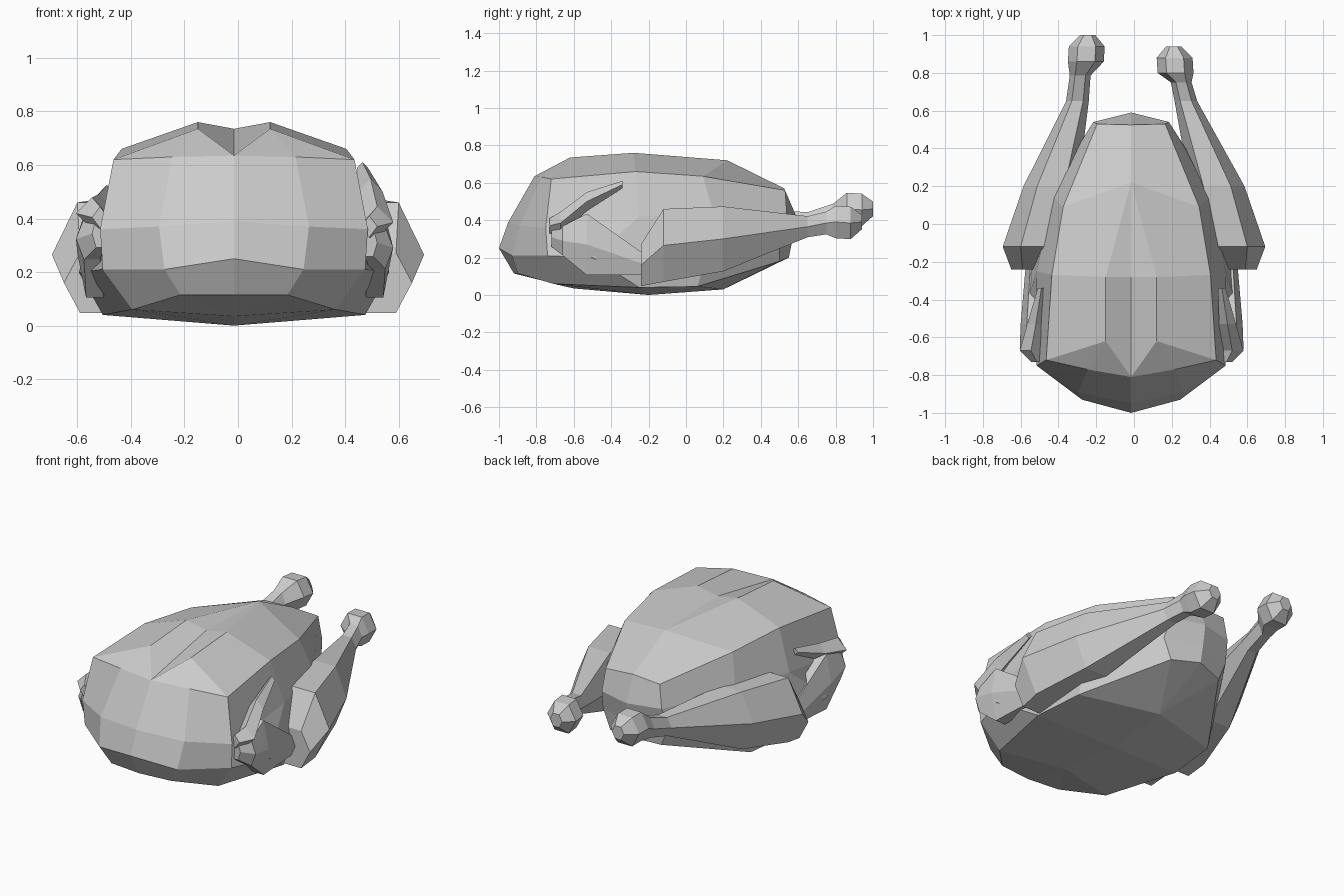
import bpy, bmesh
from math import cos, sin, pi

if "Cube" in bpy.data.objects:
    bpy.data.objects.remove(bpy.data.objects["Cube"])


def make_object(name, verts, faces, mirror=False, loc=(0, 0, 0)):
    bm = bmesh.new()
    vs = [bm.verts.new(v) for v in verts]
    for f in faces:
        bm.faces.new([vs[i] for i in f])
    bmesh.ops.recalc_face_normals(bm, faces=bm.faces)
    me = bpy.data.meshes.new(name)
    bm.to_mesh(me)
    bm.free()
    ob = bpy.data.objects.new(name, me)
    ob.location = loc
    bpy.context.collection.objects.link(ob)
    if mirror:
        ob.modifiers.new("mirror", 'MIRROR').use_clip = True
    return ob


def loft(name, rings, n, side=1):
    """Skin upright rings (x, y, z, rx, rz) along the part and cap both ends."""
    verts = [(side * (x + rx * cos(2 * pi * i / n)), y, z + rz * sin(2 * pi * i / n))
             for x, y, z, rx, rz in rings for i in range(n)]
    faces = [(r * n + i, r * n + (i + 1) % n, (r + 1) * n + (i + 1) % n, (r + 1) * n + i)
             for r in range(len(rings) - 1) for i in range(n)]
    last = (len(rings) - 1) * n
    faces += [tuple(range(n)), tuple(range(last, last + n))]
    return make_object(name, verts, faces)


# Body: half outlines from front centre to tail centre, stacked upward
low = [(0, -.92, .115), (.2, -.9, .115), (.38, -.71, .06), (.49, -.25, .04),
       (.46, .06, .045), (.17, .5, .18), (0, .55, .2)]
wide = [(0, -1, .25), (.26, -.93, .21), (.49, -.74, .21), (.58, -.5, .2),
        (.46, .13, .25), (.22, .5, .3), (0, .57, .3)]
middle = [(0, -.95, .39), (.28, -.89, .37), (.5, -.75, .36), (.5, -.25, .42),
          (.42, .15, .43), (.2, .54, .42), (0, .59, .42)]
upper = [(0, -.81, .635), (.23, -.77, .63), (.45, -.72, .62), (.42, -.27, .66),
         (.36, .09, .635), (.18, .53, .56), (0, .525, .57)]
bottom = [(0, -.6, .035), (0, -.2, 0), (0, .2, .03)]
top = [(.135, -.62, .735), (.135, -.28, .76), (0, -.28, .735), (0, .22, .72)]
rows = [low, wide, middle, upper]
verts = [v for row in rows for v in row] + bottom + top
faces = [(r * 7 + i, r * 7 + i + 1, r * 7 + i + 8, r * 7 + i + 7)
         for r in range(3) for i in range(6)]
# Underside fan, then breast grooves and back
faces += [(0, 1, 28), (1, 2, 28), (2, 3, 29, 28), (3, 4, 30, 29), (4, 5, 30), (5, 6, 30)]
faces += [(21, 22, 31), (22, 23, 31), (23, 24, 32, 31), (21, 31, 32, 33),
          (33, 32, 34), (32, 24, 25, 34), (25, 26, 27, 34)]
make_object("body", verts, faces, mirror=True, loc=(-.015, 0, 0))

# Drumsticks: thigh, shank, and a knuckle offset by (dx, dy, dz)
for label, side, dx, dy, dz in (("right", 1, 0, 0, 0), ("left", -1, .035, .06, .07)):
    rings = [(.53, -.24, .16, .12, .13), (.505, -.12, .265, .19, .225),
             (.44, .2, .3, .145, .2),
             (.275 + dx * .7, .65, .365 + dz * .3, .06, .065),
             (.25 + dx, .75 + dy * .6, .385 + dz * .6, .055, .07),
             (.22 + dx, .8 + dy, .39 + dz, .095, .1),
             (.215 + dx, .88 + dy, .385 + dz, .095, .1),
             (.21 + dx, .94 + dy, .39 + dz, .04, .045)]
    loft(label + "_drumstick", rings, 6, side)

# Folded wings: a broad lower arm and a raised tip meeting at the elbow
for label, side, dx, dz in (("right", 1, 0, 0), ("left", -1, .025, -.085)):
    e = dz * -.4
    arm = [(.49 + dx, -.72, .31 + e, .03, .06), (.52 + dx, -.66, .29 + e, .06, .09),
           (.51 + dx, -.53, .27, .065, .19), (.5 + dx, -.24, .17, .05, .07)]
    tip = [(.49 + dx, -.73, .37 + e, .03, .04), (.52 + dx, -.67, .385 + e, .06, .06),
           (.495 + dx, -.53, .5 + dz * .7, .045, .05),
           (.465 + dx, -.34, .59 + dz, .02, .02)]
    loft(label + "_wing_arm", arm, 6, side)
    loft(label + "_wing_tip", tip, 4, side)
